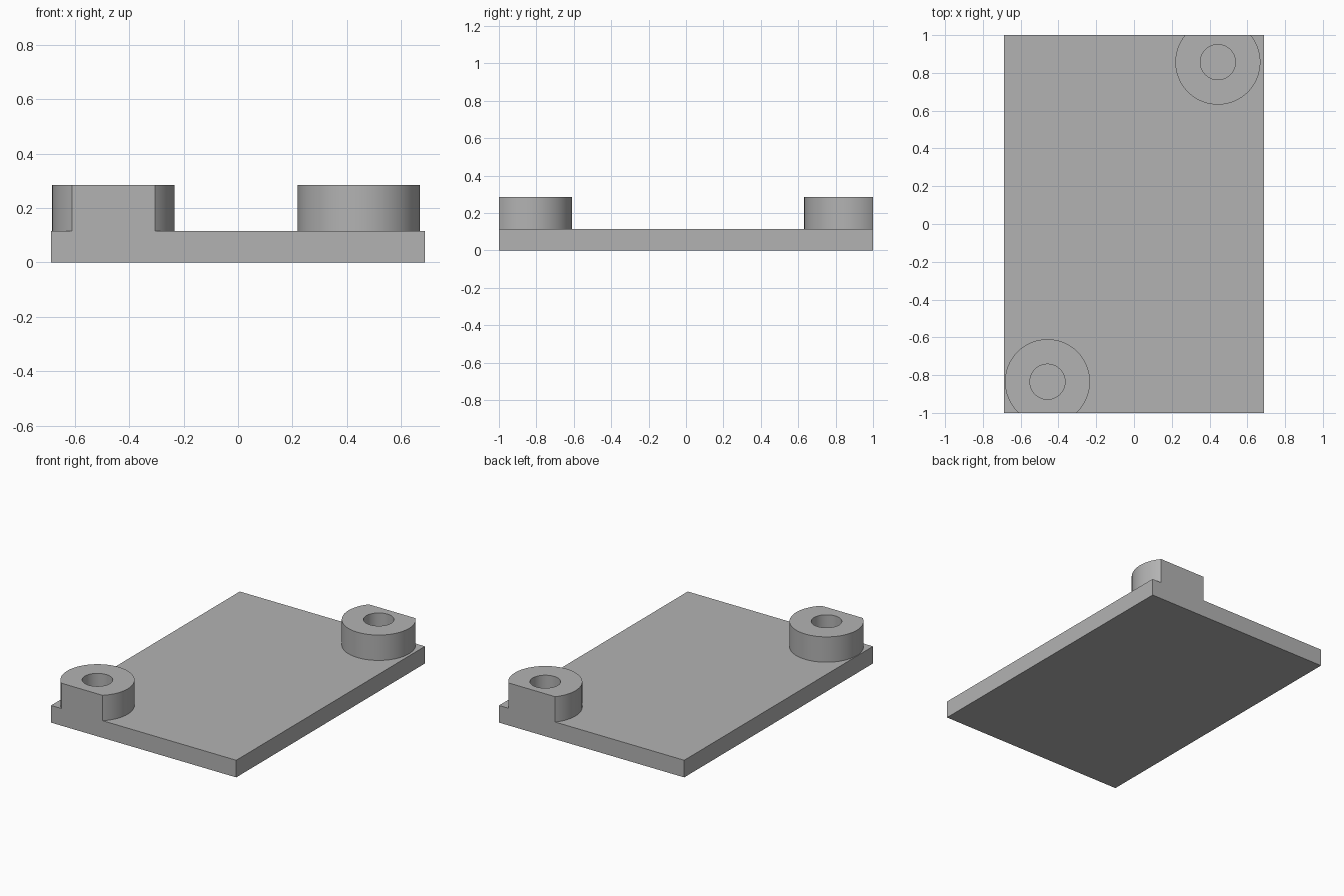
import bpy, bmesh, math
from mathutils import Vector

cube = bpy.data.objects.get("Cube")
if cube:
    bpy.data.objects.remove(cube, do_unlink=True)

HALF_X, HALF_Y = 0.687, 1.0
PLATE_TOP, BOSS_TOP = 0.115, 0.285
OUTER, INNER, SEGMENTS = 0.225, 0.093, 96

grey = bpy.data.materials.new("plain grey")
grey.use_nodes = True
colour = (0.45, 0.45, 0.45, 1)
grey.diffuse_color = colour
grey.node_tree.nodes["Principled BSDF"].inputs["Base Color"].default_value = colour


def add_object(name, bm):
    bmesh.ops.recalc_face_normals(bm, faces=bm.faces)
    mesh = bpy.data.meshes.new(name)
    bm.to_mesh(mesh)
    bm.free()
    mesh.materials.append(grey)
    obj = bpy.data.objects.new(name, mesh)
    bpy.context.collection.objects.link(obj)
    return obj


def add_boss(name, x, y):
    """Upright ring, trimmed flush with the nearest end of the plate."""
    bm = bmesh.new()
    profile = [(INNER, PLATE_TOP), (OUTER, PLATE_TOP), (OUTER, BOSS_TOP), (INNER, BOSS_TOP)]
    verts = [bm.verts.new((x + r, y, z)) for r, z in profile]
    edges = [bm.edges.new((verts[i], verts[(i + 1) % 4])) for i in range(4)]
    bmesh.ops.spin(bm, geom=verts + edges, cent=(x, y, 0), axis=(0, 0, 1),
                   angle=math.tau, steps=SEGMENTS, use_merge=True)
    bmesh.ops.remove_doubles(bm, verts=bm.verts, dist=0.0001)

    # Flat end face
    side = math.copysign(1, y)
    bmesh.ops.bisect_plane(bm, geom=bm.verts[:] + bm.edges[:] + bm.faces[:],
                           plane_co=Vector((0, side * HALF_Y, 0)),
                           plane_no=Vector((0, side, 0)), clear_outer=True)
    bmesh.ops.holes_fill(bm, edges=[e for e in bm.edges if e.is_boundary], sides=0)

    obj = add_object(name, bm)
    bpy.ops.object.select_all(action="DESELECT")
    obj.select_set(True)
    bpy.context.view_layer.objects.active = obj
    bpy.ops.object.shade_smooth_by_angle(angle=math.radians(30))


# Flat base plate
bm = bmesh.new()
bmesh.ops.create_cube(bm, size=1)
bmesh.ops.scale(bm, vec=(2 * HALF_X, 2 * HALF_Y, PLATE_TOP), verts=bm.verts)
bmesh.ops.translate(bm, vec=(0, 0, PLATE_TOP / 2), verts=bm.verts)
add_object("base_plate", bm)

# Bored bosses at opposite corners
add_boss("front_right_boss", -0.458, -0.835)
add_boss("back_left_boss", 0.444, 0.857)
